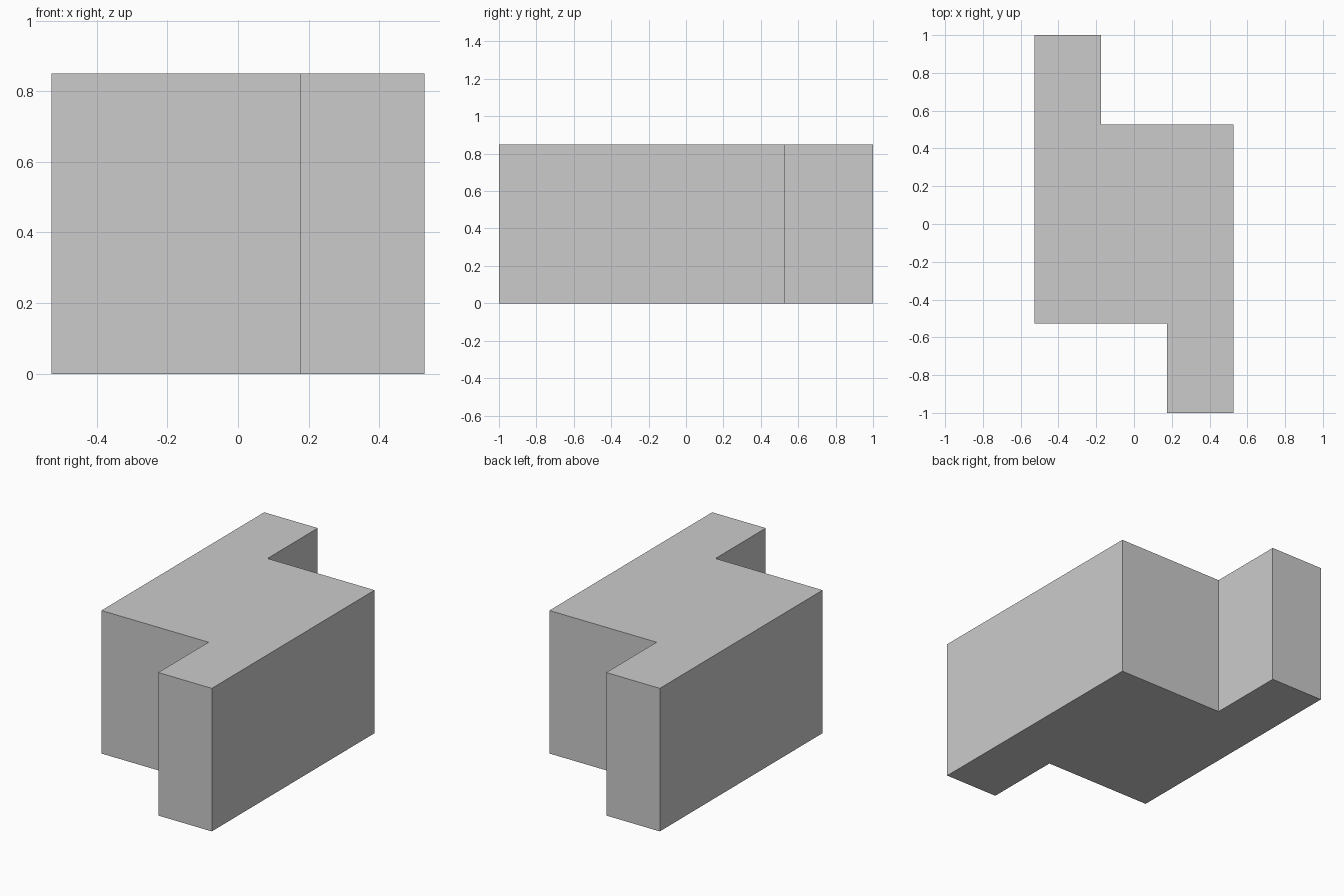
import bpy
import bmesh

if "Cube" in bpy.data.objects:
    bpy.data.objects.remove(bpy.data.objects["Cube"])

HEIGHT = 0.85
W = 0.528      # half width, also half depth of the central body
INNER = 0.176  # inner edge of each arm

# Half of the Z-shaped outline; the other half is the same turned 180 degrees
half = [(-W, -W), (INNER, -W), (INNER, -1.0), (W, -1.0)]
outline = half + [(-x, -y) for x, y in half]

# Extrude the outline into a solid block
bm = bmesh.new()
base = bm.faces.new([bm.verts.new((x, y, 0)) for x, y in outline])
top = bmesh.ops.extrude_face_region(bm, geom=[base], use_keep_orig=True)["geom"]
bmesh.ops.translate(bm, vec=(0, 0, HEIGHT),
                    verts=[g for g in top if isinstance(g, bmesh.types.BMVert)])
bmesh.ops.recalc_face_normals(bm, faces=bm.faces)

mesh = bpy.data.meshes.new("z_block")
bm.to_mesh(mesh)
bm.free()
bpy.context.collection.objects.link(bpy.data.objects.new("z_block", mesh))
